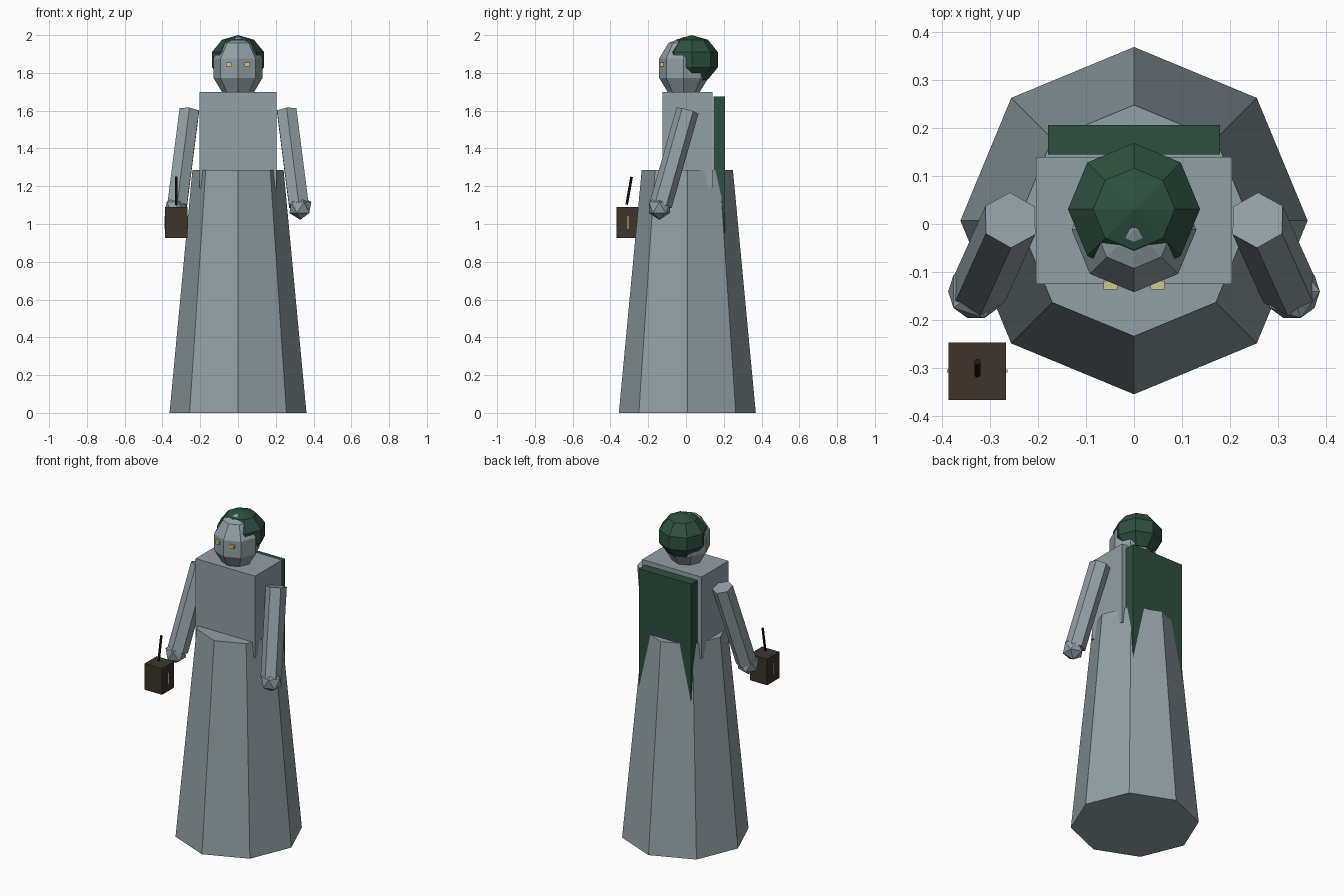
import bpy, bmesh
from mathutils import Vector, Matrix

if "Cube" in bpy.data.objects:
    bpy.data.objects.remove(bpy.data.objects["Cube"])


def material(name, rgb):
    m = bpy.data.materials.new(name)
    m.diffuse_color = (*rgb, 1)
    m.use_nodes = True
    m.node_tree.nodes["Principled BSDF"].inputs["Base Color"].default_value = m.diffuse_color
    return m


GREY = material("pale blue grey", (0.29, 0.35, 0.375))
GREEN = material("dark green", (0.028, 0.08, 0.05))
BROWN = material("dark brown", (0.047, 0.033, 0.024))
BLACK = material("near black", (0.012, 0.010, 0.009))
YELLOW = material("pale yellow", (0.65, 0.58, 0.22))


def finish(name, bm, mat):
    mesh = bpy.data.meshes.new(name)
    bm.to_mesh(mesh)
    bm.free()
    mesh.materials.append(mat)
    obj = bpy.data.objects.new(name, mesh)
    bpy.context.collection.objects.link(obj)
    return obj


def box(name, centre, size, mat):
    bm = bmesh.new()
    bmesh.ops.create_cube(bm, size=1,
                          matrix=Matrix.Translation(centre) @ Matrix.Diagonal((*size, 1)))
    return finish(name, bm, mat)


def rod(name, low, high, r_low, r_high, sides, mat):
    """Flat-sided cone or cylinder between two points."""
    low, high = Vector(low), Vector(high)
    axis = high - low
    turn = Vector((0, 0, 1)).rotation_difference(axis).to_matrix().to_4x4()
    bm = bmesh.new()
    bmesh.ops.create_cone(bm, cap_ends=True, segments=sides, radius1=r_low, radius2=r_high,
                          depth=axis.length,
                          matrix=Matrix.Translation((low + high) / 2) @ turn)
    return finish(name, bm, mat)


def ball(name, centre, radii, mat):
    bm = bmesh.new()
    bmesh.ops.create_uvsphere(bm, u_segments=8, v_segments=5, radius=1,
                              matrix=Matrix.Translation(centre) @ Matrix.Diagonal((*radii, 1)))
    return finish(name, bm, mat)


# Body
rod("skirt", (0, 0.007, 0), (0, 0.007, 1.285), 0.3625, 0.2415, 8, GREY)
box("torso", (0, 0.0075, 1.445), (0.41, 0.265, 0.51), GREY)
box("cape", (0, 0.176, 1.26), (0.36, 0.062, 0.83), GREEN)

# Head and hair
ball("head", (0, -0.012, 1.825), (0.137, 0.137, 0.165), GREY)
ball("hair", (0, 0.031, 1.87), (0.145, 0.145, 0.13), GREEN)

# Arms, hands and eyes on both sides
for side, s in (("left", -1), ("right", 1)):
    rod(side + "_arm", (s * 0.322, -0.134, 1.10), (s * 0.258, 0.008, 1.60), 0.06, 0.06, 6, GREY)
    bm = bmesh.new()
    bmesh.ops.create_icosphere(bm, subdivisions=1, radius=0.065,
                               matrix=Matrix.Translation((s * 0.33, -0.141, 1.087)))
    finish(side + "_hand", bm, GREY)
    box(side + "_eye", (s * 0.049, -0.128, 1.845), (0.03, 0.018, 0.02), YELLOW)

# Lantern
box("lantern_body", (-0.327, -0.307, 1.008), (0.12, 0.12, 0.163), BROWN)
box("lantern_glow", (-0.327, -0.307, 1.008), (0.126, 0.007, 0.068), YELLOW)
rod("lantern_handle", (-0.327, -0.314, 1.102), (-0.327, -0.288, 1.25), 0.007, 0.007, 6, BLACK)
